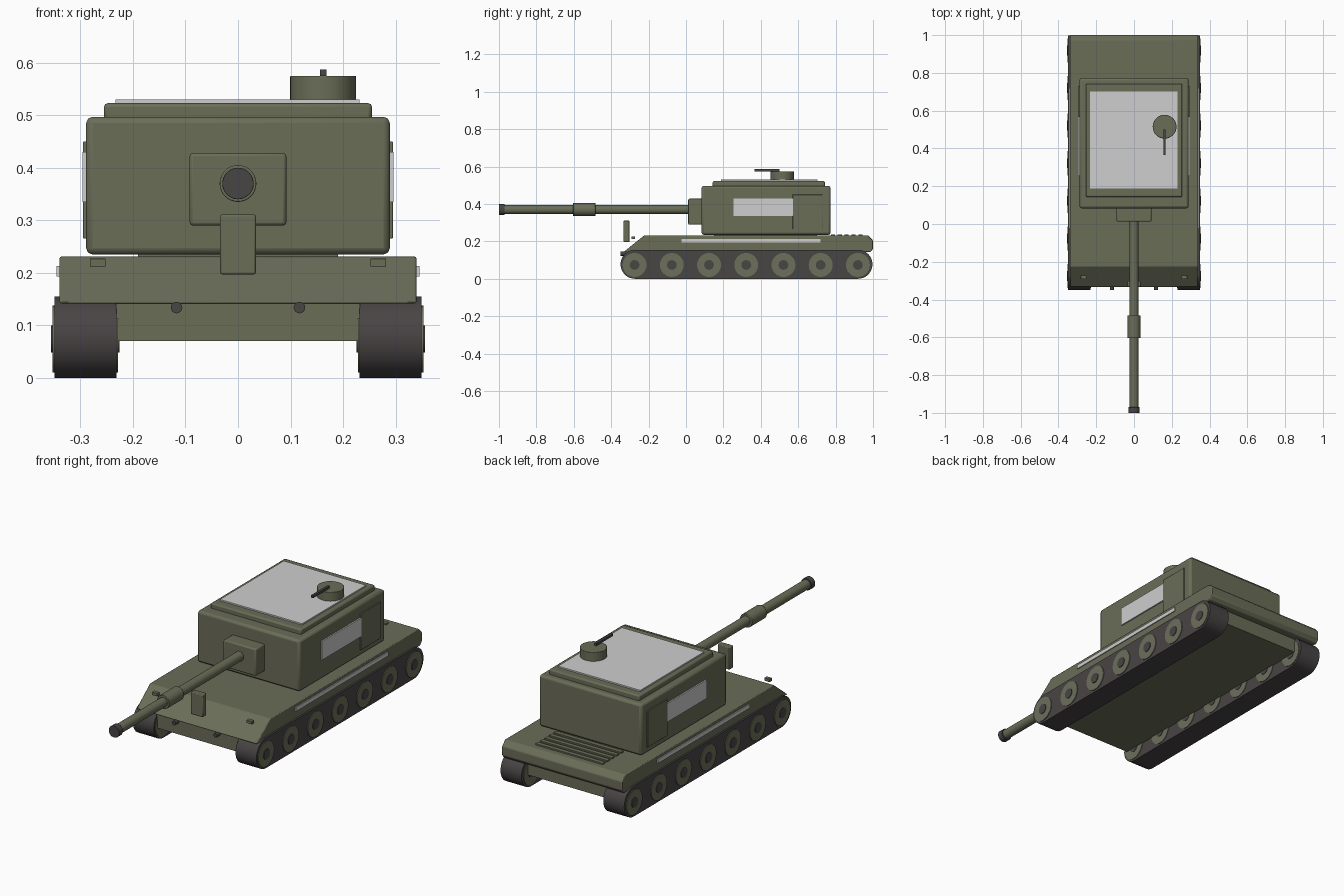
import bpy, bmesh, math
from mathutils import Matrix, Vector

cube = bpy.data.objects.get("Cube")
if cube:
    bpy.data.objects.remove(cube, do_unlink=True)


def material(name, color):
    m = bpy.data.materials.new(name)
    m.use_nodes = True
    m.diffuse_color = (*color, 1)
    m.node_tree.nodes["Principled BSDF"].inputs["Base Color"].default_value = (*color, 1)
    return m


OLIVE = material("olive paint", (0.145, 0.153, 0.097))
WHEEL = material("wheel olive", (0.15, 0.16, 0.105))
DARK = material("dark metal", (0.066, 0.058, 0.059))
LIGHT = material("pale panel", (0.62, 0.62, 0.62))


def finish(name, bm, mat, bevel=0, segments=2):
    bmesh.ops.recalc_face_normals(bm, faces=bm.faces)
    mesh = bpy.data.meshes.new(name)
    bm.to_mesh(mesh)
    bm.free()
    mesh.materials.append(mat)
    ob = bpy.data.objects.new(name, mesh)
    bpy.context.collection.objects.link(ob)
    if bevel:
        mod = ob.modifiers.new("Bevel", 'BEVEL')
        mod.width, mod.segments = bevel, segments
        mod.limit_method = 'ANGLE'
    bpy.ops.object.select_all(action='DESELECT')
    ob.select_set(True)
    bpy.context.view_layer.objects.active = ob
    bpy.ops.object.shade_smooth_by_angle(angle=math.radians(35))
    return ob


def box(name, x, y, z, mat, bevel=0):
    """Box from (min, max) pairs."""
    spans = (x, y, z)
    bm = bmesh.new()
    bmesh.ops.create_cube(bm, size=1)
    for v in bm.verts:
        v.co = Vector([(a + b) / 2 + c * (b - a) for (a, b), c in zip(spans, v.co)])
    return finish(name, bm, mat, bevel)


def cylinder(name, axis, start, length, radius, mat, bevel=0, sides=32):
    """Cylinder running from start along the positive x, y or z axis."""
    direction = Vector([float(axis == a) for a in "xyz"])
    turn = direction.to_track_quat('Z', 'Y').to_matrix().to_4x4()
    place = Matrix.Translation(Vector(start) + direction * length / 2)
    bm = bmesh.new()
    bmesh.ops.create_cone(bm, cap_ends=True, segments=sides, radius1=radius,
                          radius2=radius, depth=length, matrix=place @ turn)
    return finish(name, bm, mat, bevel)


def extrude_profile(name, points, x0, x1, mat, bevel=0):
    """Side profile of (y, z) points swept across x."""
    bm = bmesh.new()
    face = bm.faces.new([bm.verts.new((x0, y, z)) for y, z in points])
    swept = bmesh.ops.extrude_face_region(bm, geom=[face])["geom"]
    for v in swept:
        if isinstance(v, bmesh.types.BMVert):
            v.co.x = x1
    return finish(name, bm, mat, bevel)


def span(sign, a, b):
    return tuple(sorted((sign * a, sign * b)))


# Hull
extrude_profile("upper_hull", [(-0.335, 0.142), (-0.225, 0.231), (0.975, 0.231), (1.0, 0.205),
                               (1.0, 0.16), (0.985, 0.142)], -0.34, 0.34, OLIVE, 0.004)
box("lower_hull", (-0.232, 0.232), (-0.325, 0.95), (0.07, 0.145), OLIVE)

# Running gear
R, FRONT, REAR = 0.0775, -0.35, 0.997
outline = []
for centre, turn in ((REAR - R, -0.5), (FRONT + R, 0.5)):
    for i in range(17):
        a = math.pi * (turn + i / 16)
        outline.append((centre + R * math.cos(a), R + R * math.sin(a)))

for side, s in (("left", 1), ("right", -1)):
    extrude_profile(side + "_track", outline, *span(s, 0.231, 0.349), DARK)
    for i in range(7):
        y = -0.275 + 0.199 * i
        x0, x1 = span(s, 0.228, 0.353)
        cylinder(f"{side}_wheel_{i + 1}", "x", (x0, y, 0.074), x1 - x0, 0.064, WHEEL)
        x0, x1 = span(s, 0.226, 0.356)
        cylinder(f"{side}_hub_{i + 1}", "x", (x0, y, 0.074), x1 - x0, 0.026, DARK, sides=20)

    # Side markings, side boxes and front fittings
    box(side + "_hull_stripe", span(s, 0.338, 0.345), (-0.024, 0.72), (0.193, 0.213), LIGHT)
    box(side + "_turret_box", span(s, 0.28, 0.295), (0.57, 0.73), (0.265, 0.45), OLIVE, 0.002)
    box(side + "_turret_panel", span(s, 0.288, 0.296), (0.255, 0.572), (0.335, 0.43), LIGHT)
    box(side + "_front_lamp", span(s, 0.252, 0.282), (-0.292, -0.272), (0.212, 0.227), OLIVE, 0.001)
    cylinder(side + "_tow_pin", "y", (s * 0.117, -0.35, 0.134), 0.03, 0.011, DARK, sides=16)

# Turret
box("turret", (-0.289, 0.289), (0.083, 0.773), (0.235, 0.497), OLIVE, 0.012)
box("turret_base", (-0.19, 0.19), (0.15, 0.7), (0.228, 0.237), OLIVE)
box("turret_roof", (-0.255, 0.255), (0.143, 0.742), (0.49, 0.523), OLIVE, 0.007)
box("roof_panel", (-0.233, 0.231), (0.187, 0.702), (0.521, 0.53), LIGHT)
cylinder("cupola", "z", (0.162, 0.515, 0.523), 0.052, 0.063, OLIVE, 0.002)
box("cupola_gun", (0.156, 0.168), (0.366, 0.5), (0.575, 0.587), DARK)

# Main gun
box("mantlet", (-0.092, 0.092), (0.012, 0.095), (0.29, 0.428), OLIVE, 0.006)
cylinder("gun_barrel", "y", (0, -0.98, 0.37), 1.0, 0.024, OLIVE)
cylinder("barrel_sleeve", "y", (0, -0.604, 0.37), 0.12, 0.035, OLIVE, 0.002)
cylinder("muzzle", "y", (0, -1.0, 0.37), 0.03, 0.03, DARK, 0.001)

# Upright front plate
box("front_plate", (-0.034, 0.034), (-0.334, -0.302), (0.197, 0.311), OLIVE, 0.004)

# Engine deck slats
for i in range(5):
    y = 0.785 + 0.037 * i
    box(f"deck_slat_{i + 1}", (-0.19, 0.19), (y - 0.011, y + 0.011), (0.226, 0.238), OLIVE)
